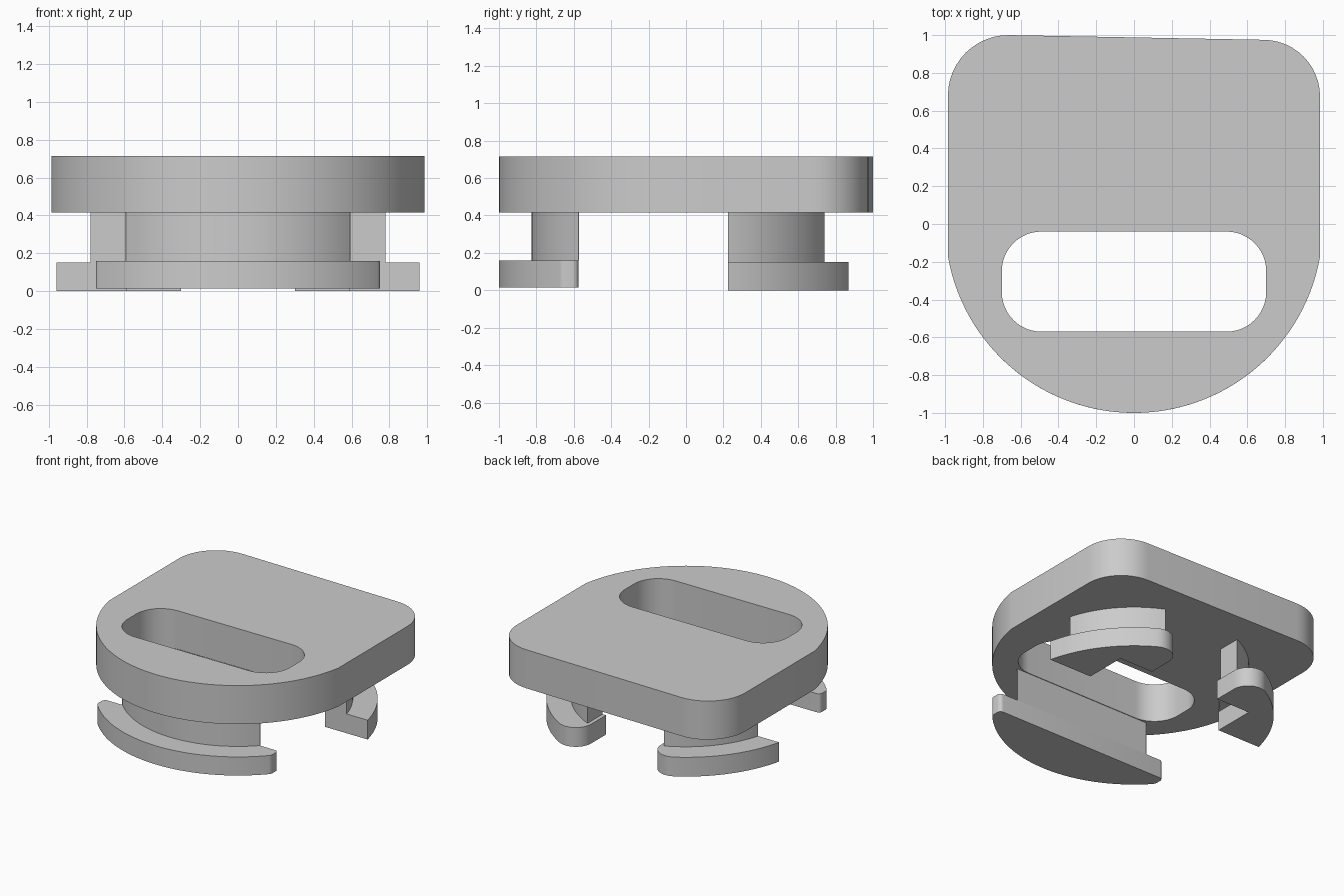
import bpy
import bmesh
from math import sin, cos, asin, atan2, sqrt, radians, degrees

cube = bpy.data.objects.get("Cube")
if cube:
    bpy.data.objects.remove(cube, do_unlink=True)

# Single plain grey material
grey = bpy.data.materials.new("plain grey")
grey.use_nodes = True
colour = (0.6, 0.6, 0.6, 1)
grey.diffuse_color = colour
grey.node_tree.nodes["Principled BSDF"].inputs["Base Color"].default_value = colour


def arc(cx, cy, r, start, end, steps=12):
    """Points on an arc, angles in degrees."""
    angles = [radians(start + (end - start) * i / steps) for i in range(steps + 1)]
    return [(cx + r * cos(a), cy + r * sin(a)) for a in angles]


def mirrored(points):
    return [(-x, y) for x, y in reversed(points)]


def prism(name, loops, bottom, top):
    """Extrude an outline, with optional holes, between two heights."""
    curve = bpy.data.curves.new(name, "CURVE")
    curve.dimensions = "2D"
    curve.fill_mode = "BOTH"
    curve.extrude = (top - bottom) / 2
    for loop in loops:
        spline = curve.splines.new("POLY")
        spline.points.add(len(loop) - 1)
        for point, (x, y) in zip(spline.points, loop):
            point.co = (x, y, 0, 1)
        spline.use_cyclic_u = True
    obj = bpy.data.objects.new(name, curve)
    bpy.context.collection.objects.link(obj)
    bpy.ops.object.select_all(action="DESELECT")
    bpy.context.view_layer.objects.active = obj
    obj.select_set(True)
    bpy.ops.object.convert(target="MESH")
    obj = bpy.context.object
    # Weld caps to walls and place at height
    bm = bmesh.new()
    bm.from_mesh(obj.data)
    bmesh.ops.remove_doubles(bm, verts=bm.verts, dist=0.0005)
    bmesh.ops.translate(bm, verts=bm.verts, vec=(0, 0, (top + bottom) / 2))
    bmesh.ops.recalc_face_normals(bm, faces=bm.faces)
    bm.to_mesh(obj.data)
    bm.free()
    obj.data.materials.clear()
    obj.data.materials.append(grey)
    bpy.ops.object.shade_smooth_by_angle(angle=radians(30))
    return obj


# Top plate: round front, slightly slanted back edge, rounded slot
side = 0.985
clip = degrees(asin(side)) - 90
outline = arc(0, 0, 1, 180 - clip, 360 + clip, 64)
outline += arc(side - 0.3, 0.675, 0.3, 0, 89)
outline += arc(-side + 0.32, 0.68, 0.32, 89, 180)
slot = []
for cx, cy, start in [(0.49, -0.25, 0), (-0.49, -0.25, 90),
                      (-0.49, -0.36, 180), (0.49, -0.36, 270)]:
    slot += arc(cx, cy, 0.21, start, start + 90)
prism("top_plate", [outline, slot], 0.415, 0.715)

# Front leg: curved stem with a flat inner wall
back = -0.575
edge = degrees(asin(0.595 / 0.825))
stem = arc(0, 0, 0.825, 270 - edge, 270 + edge, 32) + [(0.595, back), (-0.595, back)]
prism("front_stem", [stem], 0.16, 0.415)

# Front foot: wider curved lip with rounded ends
cx, cy = 0.70, -sqrt(0.95 ** 2 - 0.70 ** 2)
turn = degrees(atan2(cy, cx))
half = arc(0, 0, 1, -90, turn, 24) + arc(cx, cy, 0.05, turn, 0)[1:]
half += arc(0.72, back - 0.03, 0.03, 0, 90, 6)
prism("front_foot", [half + mirrored(half[1:])], 0.015, 0.16)

# Back hooks: L-notched curved stems and feet, one each side
cut, inner, notch = 0.225, 0.59, 0.555
radius, corner = 0.985, 0.13
cx = 0.3 + corner
cy = sqrt((radius - corner) ** 2 - cx ** 2)
turn = degrees(atan2(cy, cx))
foot = arc(0, 0, radius, degrees(asin(cut / radius)), turn, 24)
foot += arc(cx, cy, corner, turn, 180)[1:]
foot += [(0.3, notch), (inner, notch), (inner, cut)]

stem_r = 0.81
stem = arc(0, 0, stem_r, degrees(asin(cut / stem_r)), degrees(asin(0.74 / stem_r)), 24)
stem += [(stem[-1][0], notch), (inner, notch), (inner, cut)]

for label, flip in [("left", lambda p: p), ("right", mirrored)]:
    prism(label + "_back_stem", [flip(stem)], 0.15, 0.415)
    prism(label + "_back_foot", [flip(foot)], 0, 0.15)
